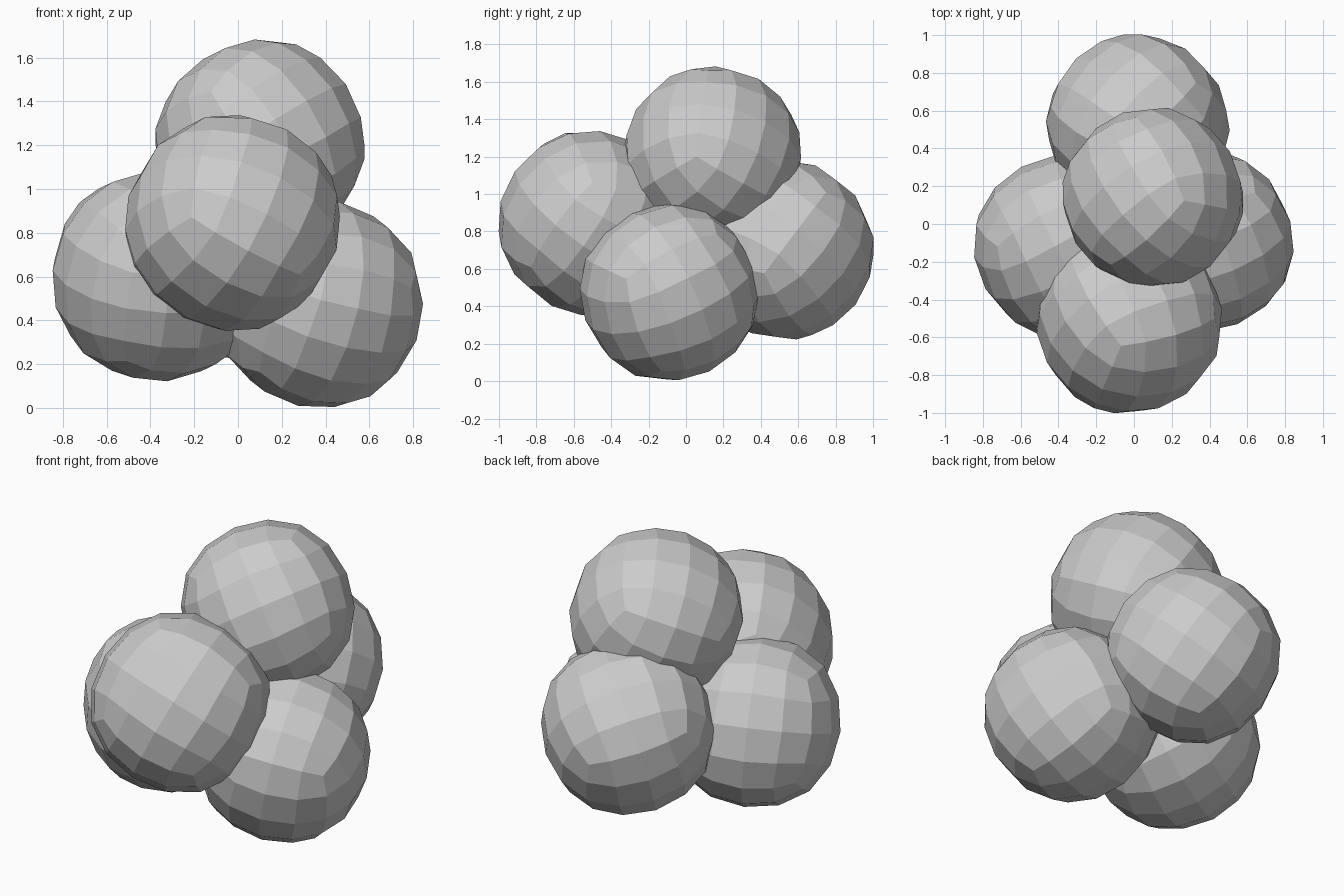
import bpy
from math import radians, sin, cos
from mathutils import Vector, Matrix

if "Cube" in bpy.data.objects:
    bpy.data.objects.remove(bpy.data.objects["Cube"])


def lump(name, centre, radius, az, el, roll):
    """Faceted ball: a subdivided cube with one face turned towards (az, el) and rolled."""
    a, e = radians(az), radians(el)
    n = Vector((sin(a) * cos(e), -cos(a) * cos(e), sin(e)))
    right = Vector((cos(a), sin(a), 0))
    up = n.cross(right)
    basis = Matrix((right, up, n)).transposed()
    bpy.ops.mesh.primitive_cube_add(size=2)
    ob = bpy.context.object
    ob.name = name
    s = radius / 0.858
    rot = (basis @ Matrix.Rotation(radians(roll), 3, 'Z')).to_4x4()
    ob.matrix_world = Matrix.Translation(centre) @ rot @ Matrix.Diagonal((s, s, s, 1))
    sub = ob.modifiers.new("rounding", 'SUBSURF')
    sub.levels = sub.render_levels = 2
    return ob


# Five overlapping lumps forming the cluster
lump("top_lump", (0.10, 0.14, 1.205), 0.48, 30, 25, 25)
lump("front_lump", (-0.025, -0.51, 0.845), 0.497, 30, 25, -30)
lump("left_lump", (-0.37, -0.12, 0.60), 0.485, 210, 20, -5)
lump("right_lump", (0.37, -0.09, 0.475), 0.48, 45, 62, 65)
lump("back_lump", (0.02, 0.52, 0.705), 0.485, 205, 50, 25)
